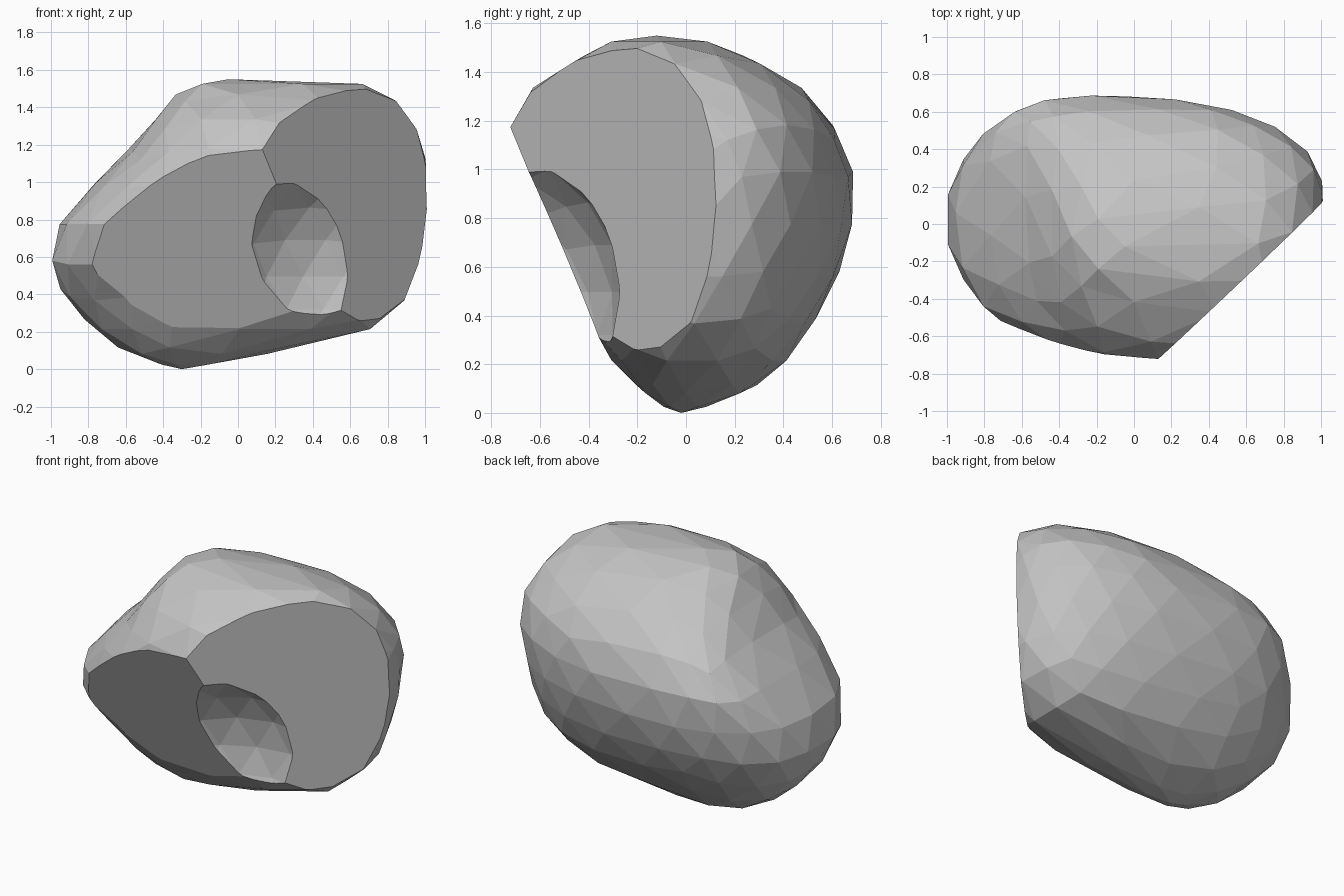
import bpy, bmesh, math
from mathutils import Vector

if "Cube" in bpy.data.objects:
    bpy.data.objects.remove(bpy.data.objects["Cube"])

# Horizontal sections: z, x min, x max, y min, y max, centre x, centre y
SECTIONS = [
    (0.00, -0.34, -0.26, -0.06, 0.02, -0.30, -0.02),
    (0.10, -0.62, 0.25, -0.20, 0.28, -0.22, 0.00),
    (0.22, -0.78, 0.75, -0.31, 0.42, -0.08, 0.02),
    (0.40, -0.94, 0.92, -0.45, 0.54, 0.00, 0.04),
    (0.63, -1.02, 1.00, -0.68, 0.65, -0.04, 0.02),
    (0.87, -0.91, 1.02, -0.74, 0.70, -0.04, 0.08),
    (1.10, -0.65, 1.01, -0.75, 0.66, 0.05, 0.20),
    (1.30, -0.48, 0.95, -0.68, 0.53, 0.15, 0.05),
    (1.43, -0.38, 0.85, -0.50, 0.34, 0.20, -0.04),
    (1.52, -0.27, 0.74, -0.34, 0.12, 0.20, -0.10),
    (1.55, -0.20, 0.30, -0.20, 0.00, -0.05, -0.12),
]


def section_at(z):
    for lo, hi in zip(SECTIONS, SECTIONS[1:]):
        if z <= hi[0]:
            t = max(0, (z - lo[0]) / (hi[0] - lo[0]))
            return [a + (b - a) * t for a, b in zip(lo, hi)][1:]
    return SECTIONS[-1][1:]


def place(v):
    """Move a unit sphere point onto the lopsided rounded sections."""
    z = 0.775 * (1 + v.z)
    x0, x1, y0, y1, cx, cy = section_at(z)
    r = math.hypot(v.x, v.y)
    if r < 1e-4:
        return Vector((cx, cy, z))
    c, s = v.x / r, v.y / r
    a = (x1 - cx) if c > 0 else (cx - x0)
    b = (y1 - cy) if s > 0 else (cy - y0)
    n = 2.4
    if c < 0 and s > 0:          # squarer shoulder at the back left
        n += 1.3 * max(0, 1 - abs(z - 1.1) / 0.3)
    x = cx + a * math.copysign(abs(c) ** (2 / n), c)
    y = cy + b * math.copysign(abs(s) ** (2 / n), s)
    if y > 0:                    # back face slants forward to the right
        y *= 1 - 0.07 * x
    return Vector((x, y, z))


# Faceted boulder body
bm = bmesh.new()
bmesh.ops.create_icosphere(bm, subdivisions=3, radius=1)
for v in bm.verts:
    v.co = place(v.co.normalized())

# Two broad cleaved faces on the front: y = k + a*x + c*z
for k, a, c in ((-0.214, -0.04, -0.428), (-0.82, 0.953, -0.022)):
    res = bmesh.ops.bisect_plane(
        bm, geom=bm.verts[:] + bm.edges[:] + bm.faces[:],
        plane_co=(0, k, 0), plane_no=Vector((a, -1, c)), clear_outer=True)
    rim = [e for e in res["geom_cut"] if isinstance(e, bmesh.types.BMEdge)]
    bmesh.ops.contextual_create(bm, geom=rim)
bmesh.ops.triangulate(bm, faces=[f for f in bm.faces if len(f.verts) > 4])
bmesh.ops.recalc_face_normals(bm, faces=bm.faces)
mesh = bpy.data.meshes.new("boulder")
bm.to_mesh(mesh)
bm.free()
rock = bpy.data.objects.new("boulder", mesh)
bpy.context.collection.objects.link(rock)

# Chipped hollow where the cleaved faces meet
out = Vector((0.38, -0.85, -0.22)).normalized()
bpy.ops.mesh.primitive_ico_sphere_add(
    subdivisions=3, radius=0.7, location=Vector((0.35, -0.49, 0.62)) + out * 0.54)
chip = bpy.context.object
chip.name = "chip_cutter"
chip.hide_render = True
cut = rock.modifiers.new("chip", "BOOLEAN")
cut.operation, cut.solver, cut.object = "DIFFERENCE", "EXACT", chip
bpy.context.view_layer.objects.active = rock
bpy.ops.object.modifier_apply(modifier="chip")
bpy.data.objects.remove(chip)

# Plain stone colour, flat faces
stone = bpy.data.materials.new("grey stone")
stone.diffuse_color = (0.55, 0.55, 0.55, 1)
stone.use_nodes = True
stone.node_tree.nodes["Principled BSDF"].inputs["Base Color"].default_value = stone.diffuse_color
rock.data.materials.clear()
rock.data.materials.append(stone)
for f in rock.data.polygons:
    f.use_smooth = False
    f.material_index = 0
